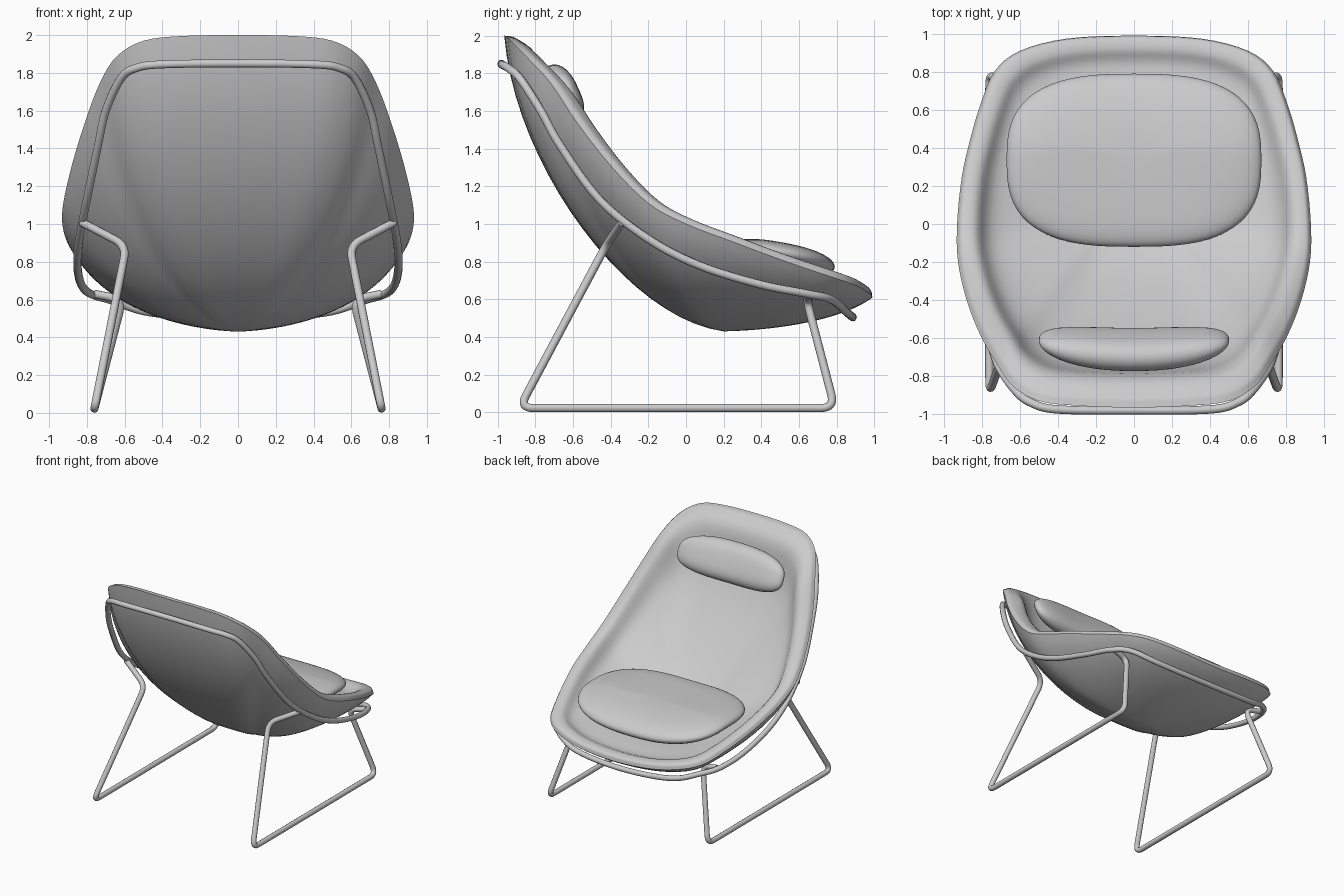
import bpy, math
from mathutils import Vector as V

if "Cube" in bpy.data.objects:
    bpy.data.objects.remove(bpy.data.objects["Cube"])

# half outlines (x >= 0) running from the top of the back to the seat front
RIM = [(0, -.965, 2), (.3, -.955, 1.995), (.5, -.93, 1.97), (.64, -.85, 1.89),
       (.73, -.72, 1.75), (.81, -.58, 1.54), (.88, -.4, 1.31), (.925, -.2, 1.11),
       (.93, 0, 1.0), (.905, .25, .905), (.86, .45, .83), (.81, .62, .77),
       (.735, .8, .71), (.6, .91, .67), (.35, .975, .63), (0, .99, .61)]
HOOP = [(0, -.98, 1.85), (.4, -.975, 1.845), (.54, -.94, 1.825), (.62, -.88, 1.77),
        (.7, -.77, 1.6), (.74, -.67, 1.42), (.8, -.46, 1.13), (.84, -.2, .92),
        (.85, .07, .78), (.83, .39, .68), (.78, .64, .63), (.68, .77, .6),
        (.45, .855, .53), (0, .885, .505)]


def catmull(a, b, c, d, t):
    return .5 * (2 * b + (c - a) * t + (2 * a - 5 * b + 4 * c - d) * t * t
                 + (3 * b - a - 3 * c + d) * t ** 3)


def closed_loop(half, n):
    pts = [V(p) for p in half]
    pts += [V((-p.x, p.y, p.z)) for p in pts[-2:0:-1]]
    k = len(pts)
    return [catmull(pts[i - 1], pts[i], pts[(i + 1) % k], pts[(i + 2) % k], j / n)
            for i in range(k) for j in range(n)]


def open_spline(pts, n):
    p = [2 * pts[0] - pts[1]] + pts + [2 * pts[-1] - pts[-2]]
    out = [catmull(*p[i:i + 4], j / n) for i in range(len(pts) - 1) for j in range(n)]
    return out + [pts[-1]]


def mesh_object(name, verts, faces):
    me = bpy.data.meshes.new(name)
    me.from_pydata(verts, [], faces)
    ob = bpy.data.objects.new(name, me)
    bpy.context.collection.objects.link(ob)
    me.shade_smooth()
    return ob


def bowl(name, rays, flip):
    # every ray runs from the rim to one shared centre point
    n, m = len(rays), len(rays[0]) - 1
    verts = [p for r in rays for p in r[:-1]] + [rays[0][-1]]
    faces = []
    for i in range(n):
        a, b = i * m, (i + 1) % n * m
        faces += [(a + j, b + j, b + j + 1, a + j + 1) for j in range(m - 1)]
        faces.append((a + m - 1, b + m - 1, n * m))
    if flip:
        faces = [f[::-1] for f in faces]
    return mesh_object(name, verts, faces)


def tube(name, pts, closed=False, radius=.022):
    cu = bpy.data.curves.new(name, 'CURVE')
    cu.dimensions = '3D'
    cu.bevel_depth, cu.bevel_resolution, cu.use_fill_caps = radius, 3, True
    sp = cu.splines.new('POLY')
    sp.points.add(len(pts) - 1)
    for q, p in zip(sp.points, pts):
        q.co = (*p, 1)
    sp.use_cyclic_u = closed
    sp.use_smooth = True
    ob = bpy.data.objects.new(name, cu)
    bpy.context.collection.objects.link(ob)
    return ob


def rounded(corners, r, n=8):
    c = [V(p) for p in corners]
    out = [c[0]]
    for a, b, d in zip(c, c[1:], c[2:]):
        s, e = b + (a - b).normalized() * r, b + (d - b).normalized() * r
        out += [s.lerp(b, i / n).lerp(b.lerp(e, i / n), i / n) for i in range(n + 1)]
    return out + [c[-1]]


def spow(v, p):
    return math.copysign(abs(v) ** p, v)


def pillow(name, place, plan=.72, edge=.6, seg=64, rows=20):
    # squashed super-ellipsoid in unit space, placed by a mapping function
    verts = [place(0, 0, -1)]
    for j in range(1, rows):
        f = math.pi * (j / rows - .5)
        c, s = spow(math.cos(f), edge), spow(math.sin(f), 1)
        for i in range(seg):
            t = 2 * math.pi * i / seg
            verts.append(place(spow(math.cos(t), plan) * c, spow(math.sin(t), plan) * c, s))
    verts.append(place(0, 0, 1))
    top = len(verts) - 1
    faces = []
    for i in range(seg):
        k = (i + 1) % seg
        faces.append((0, 1 + k, 1 + i))
        for j in range(rows - 2):
            a = 1 + j * seg
            faces.append((a + i, a + k, a + seg + k, a + seg + i))
        faces.append((top - seg + i, top - seg + k, top))
    return mesh_object(name, verts, faces)


rim = closed_loop(RIM, 4)

# outer shell
C = V((0, .2, .43))


def outer_ray(p, n=20):
    h = (p.z - .6) / 1.4
    d = p - C
    k1 = C + V((d.x, d.y, 0)) * (.83 + .12 * h) + V((0, 0, d.z * (.42 + .13 * h)))
    k2 = C + V((d.x, d.y, 0)) * .43 + V((0, 0, d.z * .04))
    return [p * (1 - t) ** 3 + k1 * 3 * t * (1 - t) ** 2 + k2 * 3 * t * t * (1 - t) + C * t ** 3
            for t in (i / n for i in range(n + 1))]


bowl("seat_shell", [outer_ray(p) for p in rim], True)

# padded lining with a rolled edge
D = V((0, .2, .69))


def inner_ray(p):
    h = max(0, min(1, (p.z - .6) / 1.4))
    nrm = V((0, .3 + .5 * h, .95 - .35 * h)).normalized()
    d = p - D

    def at(a):
        return D + V((d.x * a, d.y * a, d.z * a ** 1.9))
    return open_spline([p, p.lerp(D, .03) + nrm * .038, p.lerp(D, .11) + nrm * .045,
                        at(.8), at(.6), at(.3), D], 5)


bowl("seat_lining", [inner_ray(p) for p in rim], False)


# seat cushion
def seat_place(u, v, w):
    x, y = .67 * u, .335 + .455 * v
    z = .82 + .1 * x * x - .12 * max(0, y - .4) + .35 * max(0, .2 - y) ** 2
    return (x, y, z + .092 * w)


pillow("seat_cushion", seat_place)


# head cushion, leaning with the back
def head_place(u, v, w):
    x = .5 * u
    return (x, -.66 + .2 * x * x - .42 * .165 * v + .91 * .085 * w,
            1.69 + .91 * .165 * v + .42 * .085 * w)


pillow("head_cushion", head_place)

# tube hoop around the shell
tube("frame_hoop", closed_loop(HOOP, 6), True)

# sled legs
for side, s in (("left", -1), ("right", 1)):
    path = [(.83, -.34, 1.01), (.59, -.425, .885), (.76, -.885, .023),
            (.76, .79, .023), (.61, .64, .6), (.76, .66, .63)]
    tube(side + "_sled_leg", rounded([(x * s, y, z) for x, y, z in path], .075))
